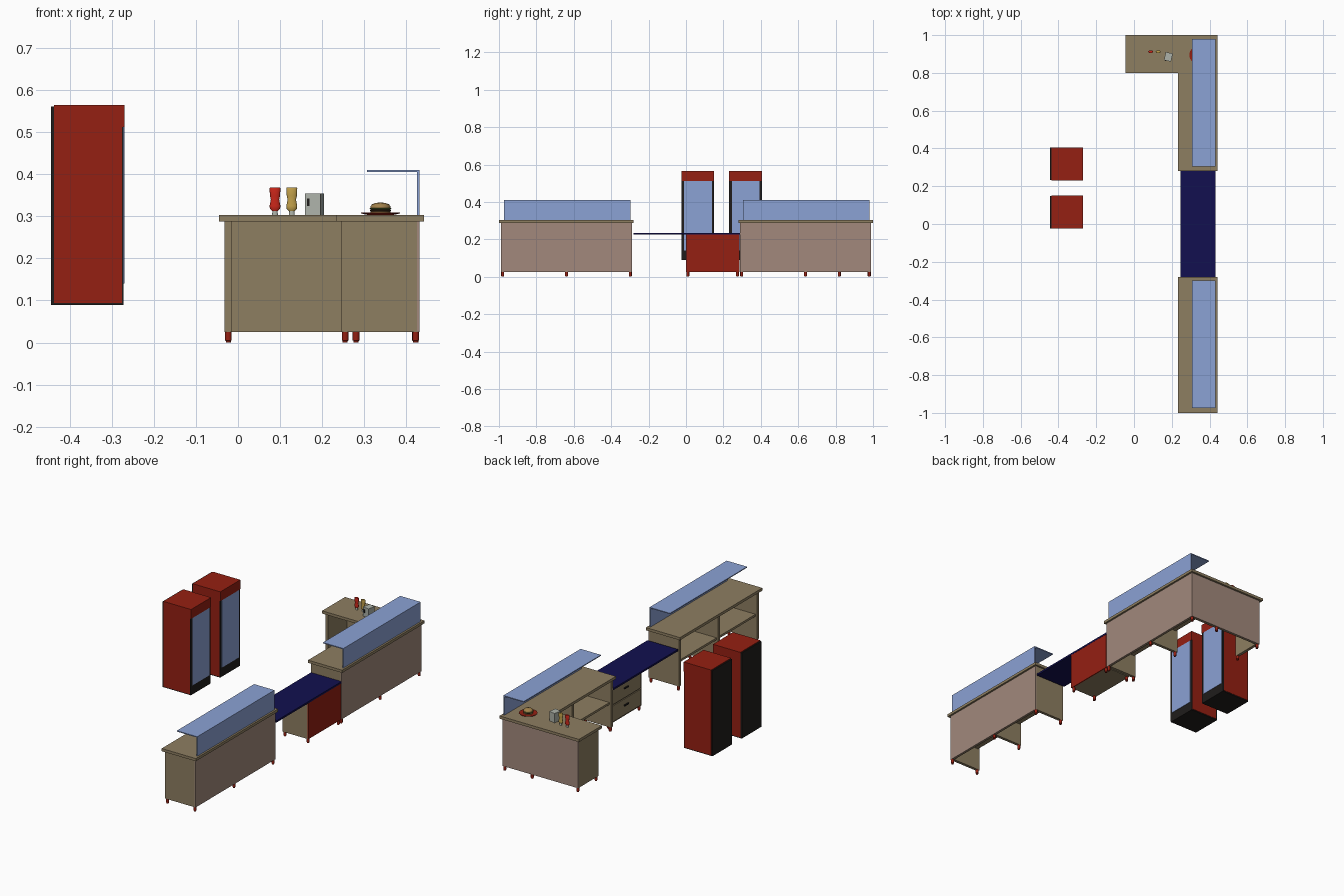
import bpy, bmesh, math
from mathutils import Matrix

if "Cube" in bpy.data.objects:
    bpy.data.objects.remove(bpy.data.objects["Cube"])

def mat(name, r, g, b):
    m = bpy.data.materials.new(name)
    m.diffuse_color = (r, g, b, 1)
    m.use_nodes = True
    m.node_tree.nodes["Principled BSDF"].inputs["Base Color"].default_value = m.diffuse_color
    return m

TAN = mat("tan_wood", 0.27, 0.21, 0.12)
CLAD = mat("pink_brown", 0.36, 0.25, 0.20)
RED = mat("red", 0.30, 0.014, 0.006)
NAVY = mat("navy", 0.006, 0.005, 0.08)
GLASS = mat("glass", 0.26, 0.36, 0.66)
BLACK = mat("black", 0.014, 0.012, 0.011)
STEEL = mat("steel", 0.42, 0.45, 0.40)
MUSTARD = mat("mustard", 0.55, 0.36, 0.07)
KETCHUP = mat("ketchup", 0.60, 0.02, 0.01)
BUN = mat("bun", 0.36, 0.22, 0.07)
PATTY = mat("patty", 0.05, 0.025, 0.012)
LEAF = mat("leaf", 0.10, 0.17, 0.03)

def finish(name, bm, material, smooth=False):
    me = bpy.data.meshes.new(name)
    bmesh.ops.recalc_face_normals(bm, faces=bm.faces)
    bm.to_mesh(me)
    bm.free()
    ob = bpy.data.objects.new(name, me)
    bpy.context.collection.objects.link(ob)
    me.materials.append(material)
    if smooth:
        bpy.context.view_layer.objects.active = ob
        ob.select_set(True)
        bpy.ops.object.shade_smooth_by_angle(angle=math.radians(40))
        ob.select_set(False)
    return ob

def box(name, x, y, z, material):
    """Box from (min, max) ranges."""
    bm = bmesh.new()
    bmesh.ops.create_cube(bm, size=1)
    for v in bm.verts:
        v.co = [(r[0] + r[1]) / 2 + c * (r[1] - r[0]) for r, c in zip((x, y, z), v.co)]
    return finish(name, bm, material)

def lathe(name, at, profile, material, sides=20, flat=1.0):
    """Closed turned shape from (radius, height) points; flat squashes it in y."""
    bm = bmesh.new()
    rings = [[bm.verts.new((r * math.cos(2 * math.pi * i / sides),
                            flat * r * math.sin(2 * math.pi * i / sides), z))
              for i in range(sides)] for r, z in profile]
    for a, b in zip(rings, rings[1:]):
        for i in range(sides):
            j = (i + 1) % sides
            bm.faces.new((a[i], a[j], b[j], b[i]))
    bm.faces.new(rings[0])
    bm.faces.new(rings[-1])
    bm.transform(Matrix.Translation(at))
    return finish(name, bm, material, True)

def leg(name, x, y):
    lathe(name, (x, y, 0), [(0.006, 0), (0.006, 0.004), (0.008, 0.005), (0.008, 0.025)], RED, 12)

T = 0.016            # board thickness
BODY = (0.025, 0.29)
TOP = (0.288, 0.303)

def counter(name, y0, y1):
    """Straight counter, open to the staff side (-x) and underneath."""
    box(name + "_back_board", (0.418, 0.426), (y0, y1), BODY, TAN)
    box(name + "_cladding", (0.426, 0.432), (y0, y1), BODY, CLAD)
    mid = (y0 + y1) / 2
    for i, y in enumerate((y0, mid - T / 2, y1 - T)):
        box(f"{name}_upright_{i}", (0.245, 0.426), (y, y + T), BODY, TAN)
        for j, x in enumerate((0.255, 0.423)):
            leg(f"{name}_leg_{i}_{j}", x, y + T / 2)
    box(name + "_shelf", (0.255, 0.42), (y0 + T, y1 - T), (0.15, 0.162), TAN)
    # bent glass guard: front pane and flat top
    g0, g1 = y0 + 0.015, y1 - 0.008
    box(name + "_guard_front", (0.426, 0.432), (g0, g1), (0.303, 0.41), GLASS)
    box(name + "_guard_top", (0.307, 0.432), (g0, g1), (0.406, 0.411), GLASS)

def worktop(name, outline):
    bm = bmesh.new()
    f = bm.faces.new([bm.verts.new((x, y, TOP[0])) for x, y in outline])
    up = bmesh.ops.extrude_face_region(bm, geom=[f])
    bmesh.ops.translate(bm, vec=(0, 0, TOP[1] - TOP[0]),
                        verts=[v for v in up["geom"] if isinstance(v, bmesh.types.BMVert)])
    finish(name, bm, TAN)

# the two counters
counter("front_counter", -0.988, -0.290)
worktop("front_worktop", [(0.233, -1), (0.442, -1), (0.442, -0.28), (0.233, -0.28)])
counter("rear_counter", 0.290, 0.988)
worktop("rear_worktop", [(0.233, 0.28), (0.442, 0.28), (0.442, 1), (-0.045, 1),
                         (-0.045, 0.80), (0.233, 0.80)])

# return wing of the rear counter
box("return_back_board", (-0.032, 0.426), (0.974, 0.982), BODY, TAN)
box("return_cladding", (-0.032, 0.432), (0.982, 0.989), BODY, CLAD)
box("return_end", (-0.032, -0.032 + T), (0.812, 0.982), BODY, TAN)
for i, (x, y) in enumerate([(-0.023, 0.82), (-0.023, 0.978)]):
    leg(f"return_leg_{i}", x, y)

# low till desk with a drawer cabinet
box("till_top", (0.245, 0.432), (-0.28, 0.288), (0.225, 0.235), NAVY)
box("till_cabinet", (0.272, 0.425), (0.0, 0.285), (0.025, 0.225), TAN)
box("till_front_panel", (0.425, 0.431), (0.0, 0.285), (0.025, 0.225), RED)
for i, z in enumerate((0.033, 0.128)):
    box(f"drawer_{i}", (0.267, 0.273), (0.012, 0.273), (z, z + 0.088), TAN)
    box(f"drawer_handle_{i}", (0.261, 0.268), (0.125, 0.16), (z + 0.05, z + 0.057), BLACK)
for i, y in enumerate((0.010, 0.275)):
    for j, x in enumerate((0.281, 0.422)):
        leg(f"till_leg_{i}_{j}", x, y)

# drinks fridges with glass doors
def fridge(name, y0):
    y1, x0, x1 = y0 + 0.175, -0.445, -0.27
    box(name + "_body", (x0 + 0.007, x1 - 0.006), (y0, y1), (0.094, 0.565), RED)
    box(name + "_back", (x0, x0 + 0.007), (y0 + 0.002, y1 - 0.002), (0.092, 0.562), BLACK)
    box(name + "_base", (x0, x1 - 0.002), (y0 + 0.002, y1 - 0.002), (0.089, 0.094), BLACK)
    box(name + "_header", (x1 - 0.006, x1), (y0, y1), (0.513, 0.565), RED)
    box(name + "_door_frame", (x1 - 0.006, x1 - 0.002), (y0, y1), (0.094, 0.513), BLACK)
    box(name + "_door_glass", (x1 - 0.002, x1), (y0 + 0.014, y1 - 0.012), (0.14, 0.513), GLASS)

fridge("front_fridge", -0.025)
fridge("rear_fridge", 0.231)

# squeeze bottles standing on their caps
for name, x, m in (("ketchup", 0.088, KETCHUP), ("mustard", 0.128, MUSTARD)):
    lathe(name + "_cap", (x, 0.912, 0.303), [(0.007, 0), (0.006, 0.01)], STEEL, 16, 0.7)
    lathe(name + "_bottle", (x, 0.912, 0.303),
          [(0.006, 0.009), (0.012, 0.015), (0.013, 0.022), (0.010, 0.037),
           (0.012, 0.046), (0.013, 0.064), (0.012, 0.066)], m, 20, 0.55)

# napkin dispenser, turned slightly
for name, x, y, z, m in (
        ("napkin_box", (-0.019, 0.019), (-0.022, 0.022), (0, 0.052), STEEL),
        ("napkin_slot", (-0.013, -0.007), (-0.024, -0.02), (0.022, 0.04), BLACK)):
    ob = box(name, x, y, z, m)
    ob.location = (0.182, 0.885, 0.303)
    ob.rotation_euler.z = math.radians(-12)

# burger on a plate
B = (0.339, 0.895, 0.303)
lathe("plate", B, [(0.028, 0), (0.046, 0.004), (0.046, 0.006), (0.028, 0.003)], RED, 28)
for name, m, pts in (
        ("bun_bottom", BUN, [(0.020, 0.003), (0.024, 0.005), (0.024, 0.009)]),
        ("patty", PATTY, [(0.023, 0.009), (0.025, 0.011), (0.023, 0.014)]),
        ("lettuce", LEAF, [(0.024, 0.014), (0.026, 0.0155), (0.024, 0.017)]),
        ("bun_top", BUN, [(0.024, 0.017), (0.024, 0.021), (0.020, 0.026), (0.012, 0.029), (0.003, 0.030)])):
    lathe(name, B, pts, m)
